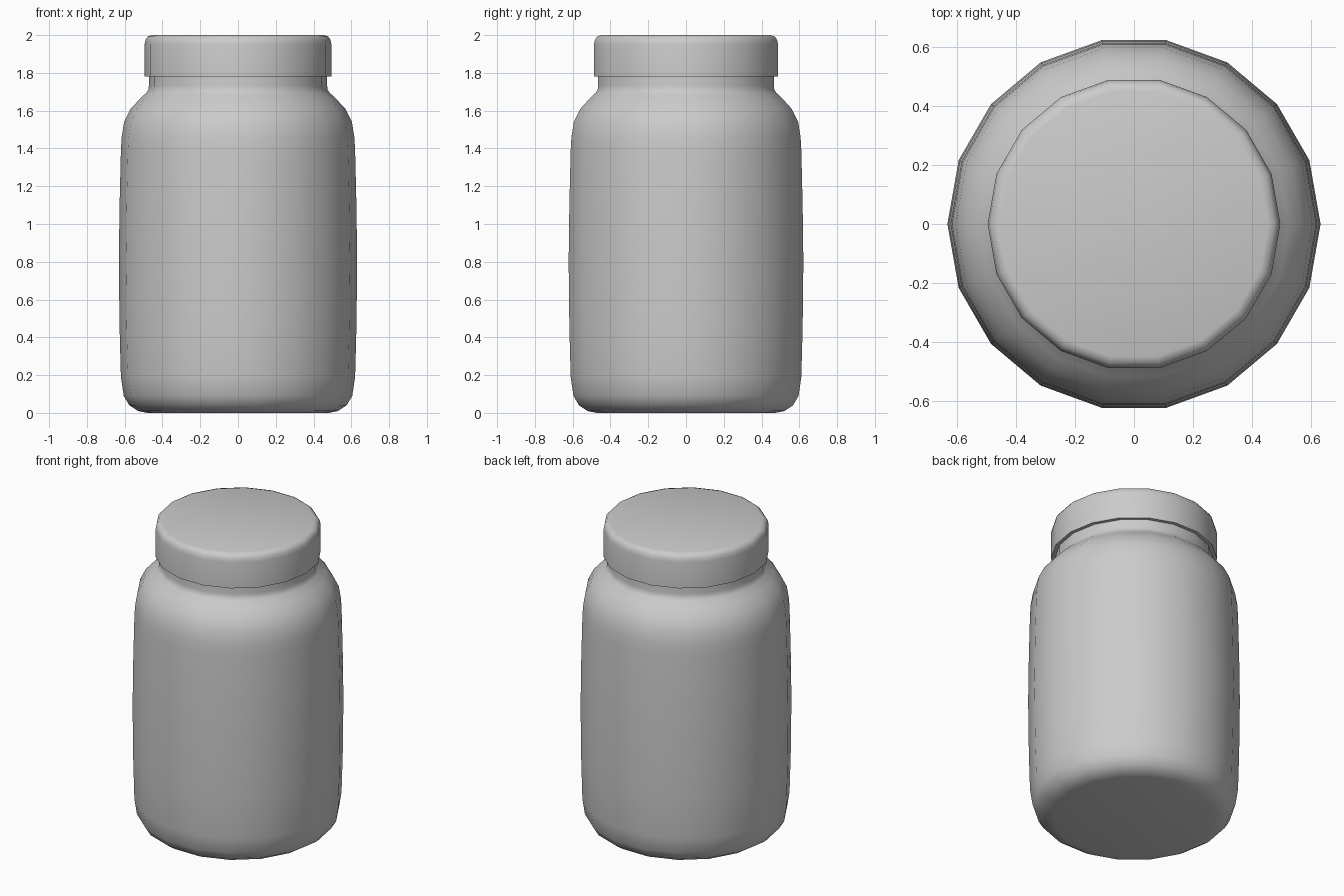
import bpy, bmesh, math

if "Cube" in bpy.data.objects:
    bpy.data.objects.remove(bpy.data.objects["Cube"])

SIDES = 18


def lathe(name, profile, angle=40):
    """Revolve (radius, z) points into a closed 18-sided solid."""
    bm = bmesh.new()
    rings = []
    for r, z in profile:
        rings.append([bm.verts.new((r * math.cos(2 * math.pi * i / SIDES),
                                    r * math.sin(2 * math.pi * i / SIDES), z))
                      for i in range(SIDES)])
    for a, b in zip(rings, rings[1:]):
        for i in range(SIDES):
            j = (i + 1) % SIDES
            bm.faces.new((a[i], a[j], b[j], b[i]))
    bm.faces.new(rings[0][::-1])
    bm.faces.new(rings[-1])
    bmesh.ops.recalc_face_normals(bm, faces=bm.faces)
    mesh = bpy.data.meshes.new(name)
    bm.to_mesh(mesh)
    bm.free()
    obj = bpy.data.objects.new(name, mesh)
    bpy.context.collection.objects.link(obj)
    bpy.ops.object.select_all(action='DESELECT')
    obj.select_set(True)
    bpy.context.view_layer.objects.active = obj
    bpy.ops.object.shade_smooth_by_angle(angle=math.radians(angle))
    return obj


# Jar: rounded base, slightly bulging wall, sloped shoulder and neck
lathe("jar_body", [
    (0.48, 0.0), (0.53, 0.01), (0.575, 0.04), (0.605, 0.09), (0.62, 0.19),
    (0.627, 0.45), (0.631, 0.80), (0.627, 1.10), (0.62, 1.39), (0.616, 1.46),
    (0.603, 1.54), (0.568, 1.61), (0.522, 1.66), (0.485, 1.695),
    (0.475, 1.71), (0.472, 1.73), (0.472, 1.79)])

# Screw lid with rounded top edge, slightly wider than the neck
lathe("lid", [
    (0.495, 1.78), (0.495, 1.95), (0.490, 1.975), (0.477, 1.993), (0.455, 2.0)])
